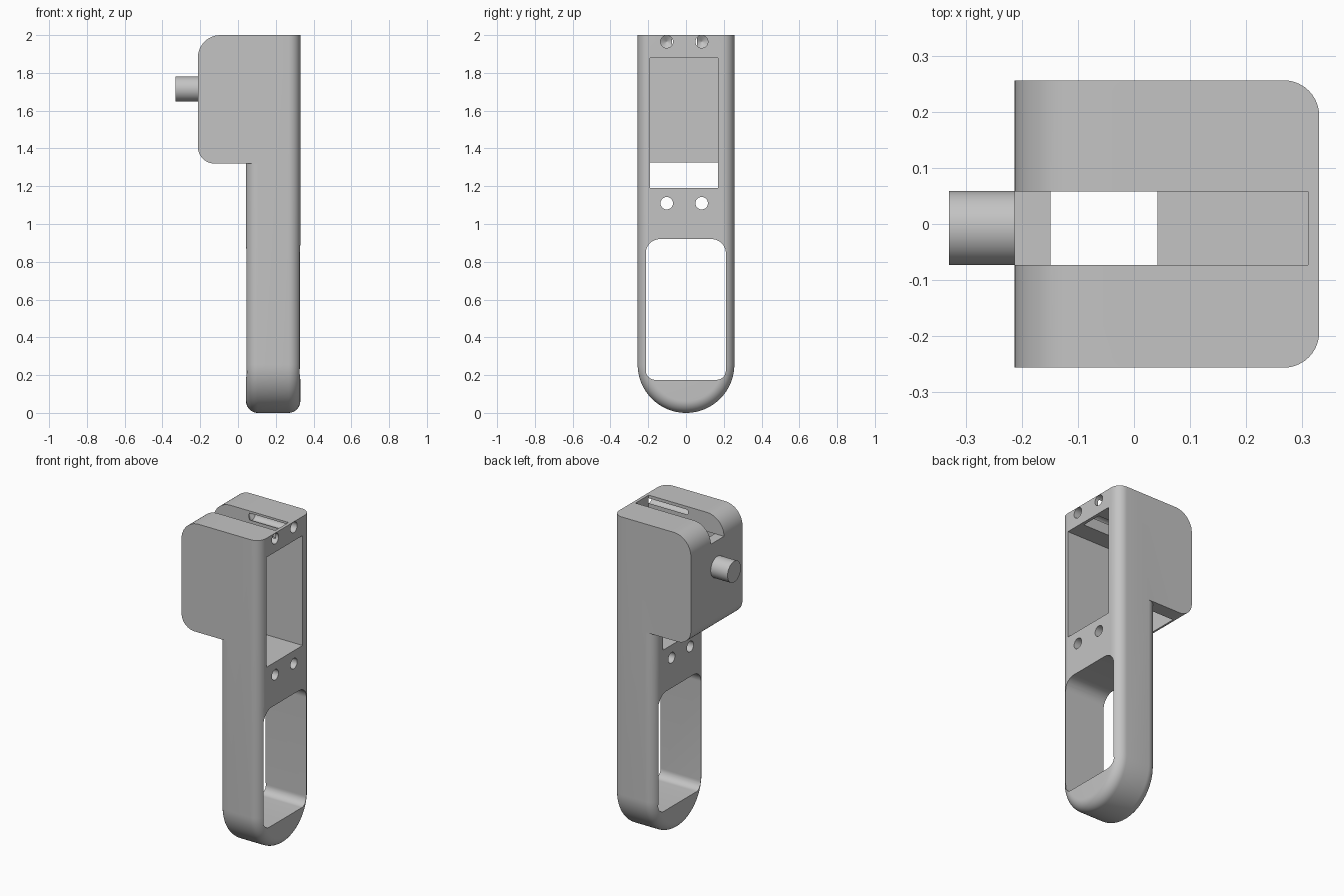
import bpy, bmesh, math

if "Cube" in bpy.data.objects:
    bpy.data.objects.remove(bpy.data.objects["Cube"])

grey = bpy.data.materials.new("plain grey")
grey.diffuse_color = (0.55, 0.55, 0.55, 1)
grey.use_nodes = True
grey.node_tree.nodes["Principled BSDF"].inputs["Base Color"].default_value = grey.diffuse_color
W = 0.256                       # half width of the body


def loft(name, rings):
    """Closed solid through rings of matching points."""
    bm = bmesh.new()
    vs = [[bm.verts.new(p) for p in r] for r in rings]
    n = len(vs[0])
    for a, b in zip(vs, vs[1:]):
        for i in range(n):
            j = (i + 1) % n
            bm.faces.new((a[i], a[j], b[j], b[i]))
    bm.faces.new(vs[0][::-1])
    bm.faces.new(vs[-1])
    bmesh.ops.recalc_face_normals(bm, faces=bm.faces)
    me = bpy.data.meshes.new(name)
    bm.to_mesh(me)
    bm.free()
    me.materials.append(grey)
    ob = bpy.data.objects.new(name, me)
    bpy.context.collection.objects.link(ob)
    return ob


def rounded(a0, b0, a1, b1, radii):
    """Rectangle outline; radii run from low-low corner counter-clockwise."""
    pts = []
    corners = ((a0, b0, 1, 1), (a1, b0, -1, 1), (a1, b1, -1, -1), (a0, b1, 1, -1))
    for k, ((a, b, sa, sb), r) in enumerate(zip(corners, radii)):
        steps = 12 if r else 0
        for i in range(steps + 1):
            t = math.pi + k * math.pi / 2 + (i / steps if steps else 0) * math.pi / 2
            pts.append((a + sa * r + r * math.cos(t), b + sb * r + r * math.sin(t))
                       if r else (a, b))
    return pts


def circle(y, z, r, n=40):
    return [(y + r * math.cos(2 * math.pi * i / n), z + r * math.sin(2 * math.pi * i / n))
            for i in range(n)]


def along_x(name, pts, x0, x1):
    return loft(name, [[(x, y, z) for y, z in pts] for x in (x0, x1)])


def box(name, lo, hi):
    return along_x(name, rounded(lo[1], lo[2], hi[1], hi[2], (0,) * 4), lo[0], hi[0])


def combine(ob, other, op):
    m = ob.modifiers.new(op, 'BOOLEAN')
    m.operation, m.object, m.solver = op, other, 'EXACT'
    bpy.context.view_layer.objects.active = ob
    bpy.ops.object.modifier_apply(modifier=m.name)
    bpy.data.objects.remove(other)


# Handle: U outline lofted along x with rounded long edges
def u_ring(x, d):
    r = W - d
    arc = [(x, -r * math.cos(math.pi * i / 48), W - r * math.sin(math.pi * i / 48))
           for i in range(49)]
    return [(x, -r, 2)] + arc + [(x, r, 2)]


F, X0, X1 = 0.063, 0.042, 0.33
angles = [i * math.pi / 20 for i in range(11)]
rings = [u_ring(X0 + F - F * math.cos(t), F - F * math.sin(t)) for t in angles]
rings += [u_ring(X1 - F + F * math.cos(t), F - F * math.sin(t)) for t in reversed(angles)]
body = loft("body", rings)

# Head block overhanging to -x
profile = rounded(-0.213, 1.32, 0.18, 2, (0.09, 0, 0, 0.12))
combine(body, loft("head", [[(x, y, z) for x, z in profile] for y in (-W, W)]), 'UNION')

# Finger opening, inner cavity and top slot
grip = rounded(-0.213, 0.175, 0.211, 0.92, (0.05, 0.05, 0.075, 0.075))
combine(body, along_x("grip_cut", grip, -0.1, 0.5), 'DIFFERENCE')
combine(body, box("cavity_cut", (-0.15, -0.19, 1.19), (0.5, 0.17, 1.88)), 'DIFFERENCE')
combine(body, box("slot_cut", (-0.4, -0.073, 1.881), (0.31, 0.058, 2.2)), 'DIFFERENCE')
combine(body, box("slot_link", (-0.149, -0.073, 1.8), (0.31, 0.058, 2.1)), 'DIFFERENCE')

# Screw holes: lower pair through, upper pair blind with a drill point
for y in (-0.102, 0.083):
    combine(body, along_x("through_hole", circle(y, 1.11, 0.033), -0.1, 0.5), 'DIFFERENCE')
    drill = [[(x, py, pz) for py, pz in circle(y, 1.965, r)]
             for x, r in ((0.02, 0.001), (0.04, 0.033), (0.5, 0.033))]
    combine(body, loft("blind_hole", drill), 'DIFFERENCE')

# Pin on the -x face
pin = along_x("pin", circle(-0.007, 1.715, 0.066, 64), -0.33, -0.2)

for ob in (body, pin):
    bpy.ops.object.select_all(action='DESELECT')
    ob.select_set(True)
    bpy.context.view_layer.objects.active = ob
    bpy.ops.object.shade_smooth_by_angle(angle=math.radians(25))
